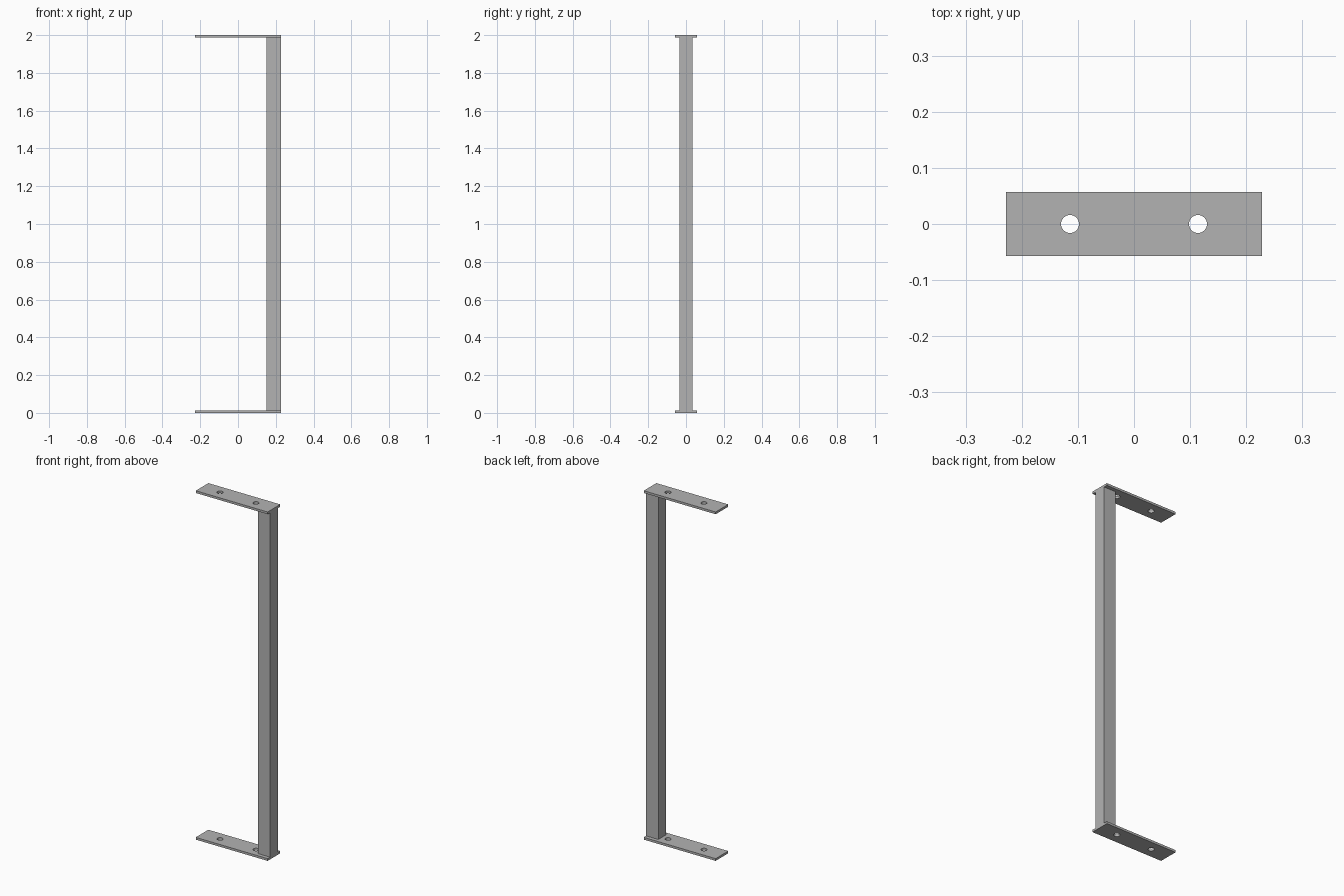
import bpy
import math

cube = bpy.data.objects.get("Cube")
if cube:
    bpy.data.objects.remove(cube, do_unlink=True)

HEIGHT = 2.0
HALF_LENGTH, HALF_WIDTH, THICKNESS = 0.228, 0.057, 0.013
HOLE_X, HOLE_RADIUS, HOLE_SIDES = 0.114, 0.016, 32
POST_X, POST_HALF_WIDTH = 0.151, 0.035

steel = bpy.data.materials.new("grey steel")
steel.use_nodes = True
color = (0.45, 0.45, 0.45, 1)
steel.diffuse_color = color
steel.node_tree.nodes["Principled BSDF"].inputs["Base Color"].default_value = color


def rectangle(x0, x1, half_y):
    return [(x0, -half_y), (x1, -half_y), (x1, half_y), (x0, half_y)]


def circle(x, radius, sides):
    angles = [math.tau * i / sides for i in range(sides)]
    return [(x + radius * math.cos(a), radius * math.sin(a)) for a in angles]


def extrude_outlines(name, outlines, z0, z1):
    """Flat outlines (inner ones become holes) extruded from z0 to z1."""
    curve = bpy.data.curves.new(name, 'CURVE')
    curve.dimensions = '2D'
    curve.fill_mode = 'BOTH'
    curve.extrude = (z1 - z0) / 2
    for outline in outlines:
        spline = curve.splines.new('POLY')
        spline.points.add(len(outline) - 1)
        for point, (x, y) in zip(spline.points, outline):
            point.co = (x, y, 0, 1)
        spline.use_cyclic_u = True
    obj = bpy.data.objects.new(name, curve)
    obj.location.z = (z0 + z1) / 2
    bpy.context.collection.objects.link(obj)
    bpy.ops.object.select_all(action='DESELECT')
    obj.select_set(True)
    bpy.context.view_layer.objects.active = obj
    bpy.ops.object.convert(target='MESH')
    obj = bpy.context.object
    obj.data.materials.clear()
    obj.data.materials.append(steel)
    bpy.ops.object.shade_flat()
    return obj


# Mounting plates, each drilled with two screw holes
plate = [rectangle(-HALF_LENGTH, HALF_LENGTH, HALF_WIDTH)]
plate += [circle(x, HOLE_RADIUS, HOLE_SIDES) for x in (-HOLE_X, HOLE_X)]
extrude_outlines("bottom_plate", plate, 0, THICKNESS)
extrude_outlines("top_plate", plate, HEIGHT - THICKNESS, HEIGHT)

# Upright post, flush with the plate ends
extrude_outlines("post", [rectangle(POST_X, HALF_LENGTH, POST_HALF_WIDTH)],
                 THICKNESS, HEIGHT - THICKNESS)
